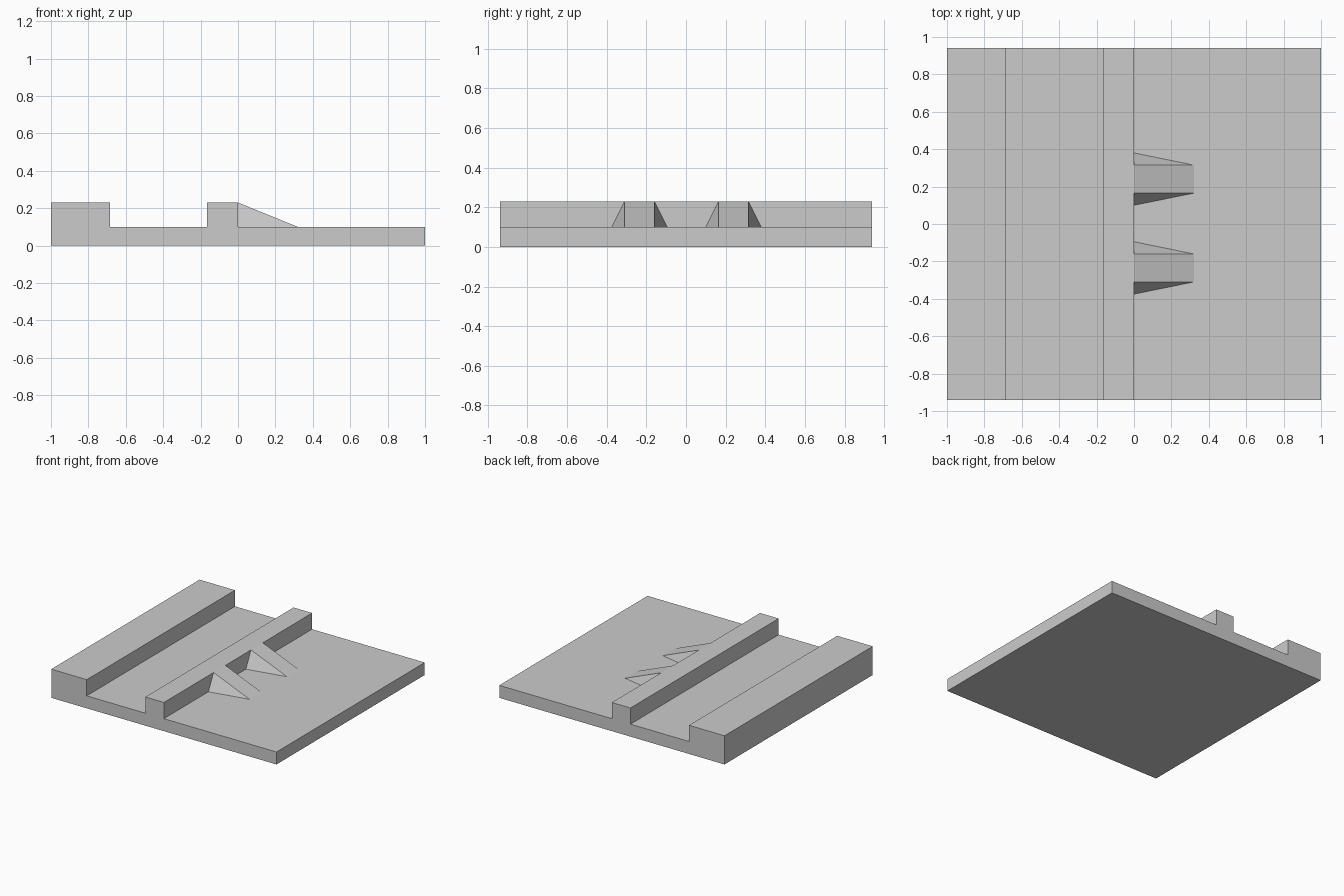
import bpy

if "Cube" in bpy.data.objects:
    bpy.data.objects.remove(bpy.data.objects["Cube"])

HALF_Y = 0.94   # half depth of the plate
BASE = 0.10     # plate thickness
TOP = 0.23      # height of both ridges


def make_object(name, verts, faces):
    mesh = bpy.data.meshes.new(name)
    mesh.from_pydata(verts, [], faces)
    mesh.update()
    obj = bpy.data.objects.new(name, mesh)
    bpy.context.collection.objects.link(obj)
    return obj


# Stepped plate: edge ridge, channel and middle rail as one profile run along y
profile = [(-1, 0), (1, 0), (1, BASE), (0, BASE), (0, TOP), (-0.165, TOP),
           (-0.165, BASE), (-0.685, BASE), (-0.685, TOP), (-1, TOP)]
n = len(profile)
verts = [(x, y, z) for y in (-HALF_Y, HALF_Y) for x, z in profile]
faces = [tuple(range(n)), tuple(reversed(range(n, 2 * n)))]
faces += [(i, i + n, (i + 1) % n + n, (i + 1) % n) for i in range(n)]
make_object("stepped_plate", verts, faces)


# Ramp braces: flat sloping face with flared triangular sides
def ramp_brace(name, y):
    narrow, wide, length = 0.075, 0.14, 0.32
    v = [(0, y - wide, BASE), (0, y + wide, BASE),
         (0, y - narrow, TOP), (0, y + narrow, TOP),
         (length, y - narrow, BASE), (length, y + narrow, BASE)]
    f = [(0, 2, 3, 1), (2, 4, 5, 3), (0, 4, 2), (1, 3, 5), (0, 1, 5, 4)]
    return make_object(name, v, f)


for name, y in (("front_ramp_brace", -0.235), ("back_ramp_brace", 0.24)):
    ramp_brace(name, y)
